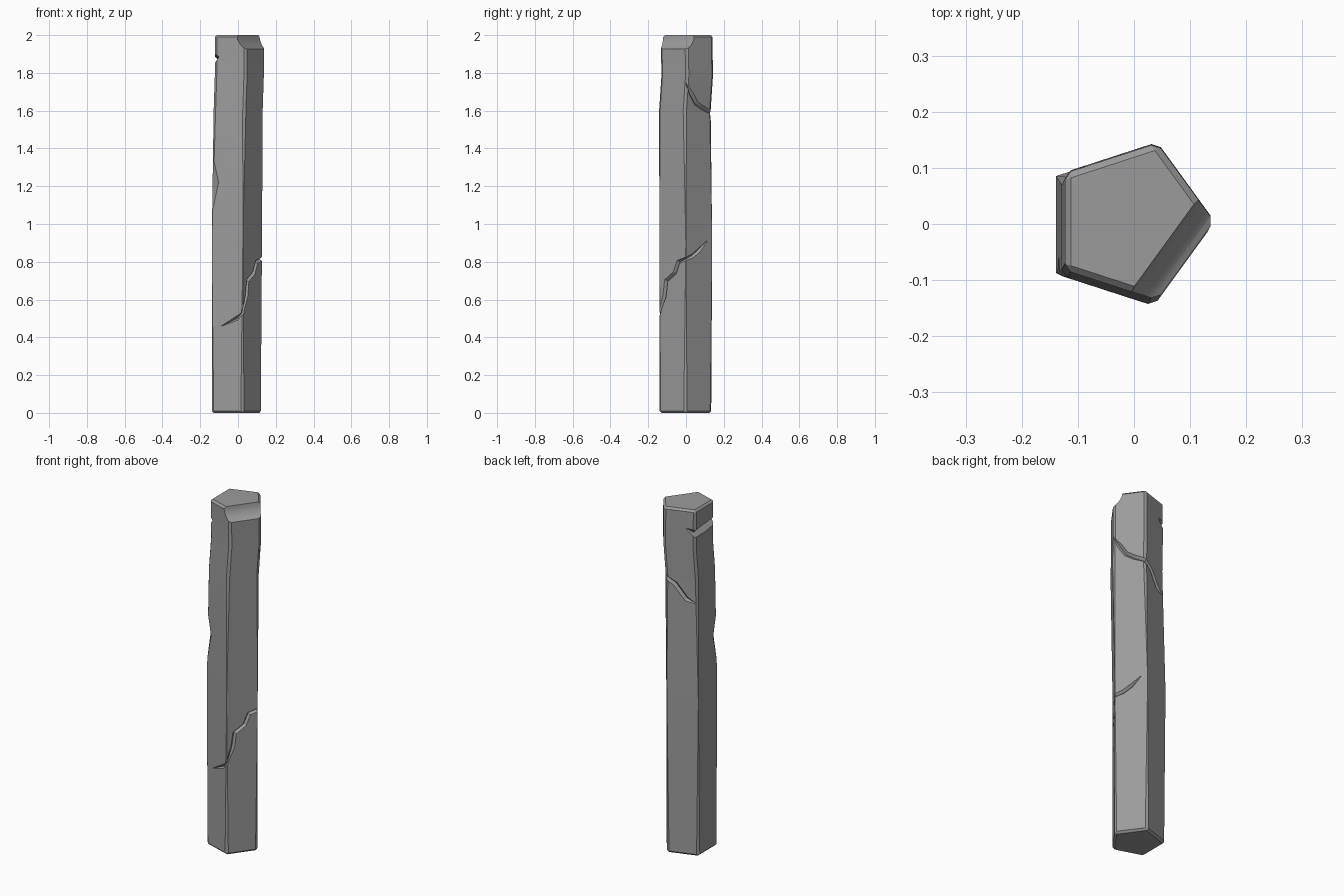
import bpy, bmesh
from math import cos, sin, radians, floor
from mathutils import Vector, Matrix

cube = bpy.data.objects.get("Cube")
if cube:
    bpy.data.objects.remove(cube, do_unlink=True)

RADIUS = 0.147
# Centre line of the gently leaning shaft: height, x, y
SPINE = [(0, -0.02, -0.003), (0.9, -0.02, -0.001), (1.6, -0.01, -0.006),
         (1.78, -0.004, 0.006), (2, -0.004, 0.004)]

stone = bpy.data.materials.new("grey_stone")
stone.use_nodes = True
GREY = (0.33, 0.33, 0.33, 1)
stone.diffuse_color = GREY
stone.node_tree.nodes["Principled BSDF"].inputs["Base Color"].default_value = GREY


def centre(z):
    for (z0, x0, y0), (z1, x1, y1) in zip(SPINE, SPINE[1:]):
        if z <= z1:
            t = (z - z0) / (z1 - z0)
            return Vector((x0 + (x1 - x0) * t, y0 + (y1 - y0) * t, z))


def corner(k):
    a = radians(72 * k)
    return Vector((cos(a), sin(a), 0)) * RADIUS


def on_surface(u, z):
    """Point on the shaft; whole u are corners, fractions lie on a face."""
    k = floor(u)
    return centre(z) + corner(k).lerp(corner(k + 1), u - k)


def outward(u):
    k = floor(u)
    if abs(u - round(u)) < 0.01:
        return corner(round(u)).normalized()
    return (corner(k) + corner(k + 1)).normalized()


def make_object(name, bm):
    bmesh.ops.recalc_face_normals(bm, faces=bm.faces)
    mesh = bpy.data.meshes.new(name)
    bm.to_mesh(mesh)
    bm.free()
    mesh.materials.append(stone)
    obj = bpy.data.objects.new(name, mesh)
    bpy.context.collection.objects.link(obj)
    return obj


def loft(bm, rings):
    for a, b in zip(rings, rings[1:]):
        n = len(a)
        for i in range(n):
            bm.faces.new((a[i], a[(i + 1) % n], b[(i + 1) % n], b[i]))
    bm.faces.new(rings[0])
    bm.faces.new(rings[-1])


def make_shaft():
    bm = bmesh.new()
    rings = [[bm.verts.new(on_surface(k, z)) for k in range(5)] for z, x, y in SPINE]
    loft(bm, rings)
    # Chamfer the upright edges and both rims
    top, bottom = SPINE[-1][0], SPINE[0][0]
    edges = []
    for e in bm.edges:
        za, zb = (v.co.z for v in e.verts)
        if abs(za - zb) > 0.01 or za in (top, bottom):
            edges.append(e)
    bmesh.ops.bevel(bm, geom=edges, offset=0.011, segments=1, affect='EDGES')
    return make_object("stone_pillar", bm)


def crack_cutter(name, path, width, depth, ends=0.15):
    """Diamond-section strip that follows the surface and thins at both ends."""
    bm = bmesh.new()
    points = [on_surface(u, z) for u, z in path]
    last = len(path) - 1
    rings = []
    for i, (u, z) in enumerate(path):
        p, out = points[i], outward(u)
        along = points[min(i + 1, last)] - points[max(i - 1, 0)]
        side = along.cross(out).normalized()
        s = ends if i in (0, last) else 1
        rings.append([bm.verts.new(p + d) for d in (
            out * depth * s, side * width * s, -out * depth * s, -side * width * s)])
    loft(bm, rings)
    return make_object(name, bm)


def round_cutter(name, angle, distance, z, radius, length, sides):
    """Lying cylinder, set across the given direction, that scoops out stone."""
    bm = bmesh.new()
    a = radians(angle)
    place = (Matrix.Translation((cos(a) * distance, sin(a) * distance, z))
             @ Matrix.Rotation(a, 4, 'Z') @ Matrix.Rotation(radians(90), 4, 'X'))
    bmesh.ops.create_cone(bm, cap_ends=True, segments=sides, radius1=radius,
                          radius2=radius, depth=length, matrix=place)
    return make_object(name, bm)


pillar = make_shaft()
cutters = [
    # Long crack rising round the front
    crack_cutter("front_crack", [
        (-1.68, 0.46), (-1.2, 0.5), (-1, 0.53), (-0.8, 0.62), (-0.74, 0.7),
        (-0.42, 0.74), (-0.28, 0.8), (0, 0.815), (0.25, 0.83), (0.5, 0.86),
        (0.8, 0.91)], 0.011, 0.014),
    # Crack falling round the back
    crack_cutter("back_crack", [
        (-0.04, 1.75), (0.2, 1.69), (0.4, 1.64), (0.65, 1.615), (1, 1.59),
        (1.3, 1.56), (1.65, 1.48), (1.95, 1.46)], 0.013, 0.015),
    # Deep notch under the top
    crack_cutter("notch", [
        (1.72, 1.89), (2, 1.865), (2.5, 1.87), (3, 1.88), (3.12, 1.885)],
        0.024, 0.026),
    # Broken top corner and worn side edge
    round_cutter("top_chip", -36, 0.155, 2.005, 0.09, 0.4, 20),
    round_cutter("edge_wear", 216, 0.642, 1.22, 0.5, 0.4, 24),
]
for cutter in cutters:
    cutter.hide_render = True
    mod = pillar.modifiers.new(cutter.name, 'BOOLEAN')
    mod.operation = 'DIFFERENCE'
    mod.solver = 'EXACT'
    mod.object = cutter

# Keep the carved result and drop the cutters
graph = bpy.context.evaluated_depsgraph_get()
carved = bpy.data.meshes.new_from_object(pillar.evaluated_get(graph))
pillar.modifiers.clear()
pillar.data = carved
for cutter in cutters:
    bpy.data.objects.remove(cutter, do_unlink=True)

# Soft shading inside the scoops, crisp edges elsewhere
bpy.ops.object.select_all(action='DESELECT')
pillar.select_set(True)
bpy.context.view_layer.objects.active = pillar
bpy.ops.object.shade_smooth_by_angle(angle=radians(25))
